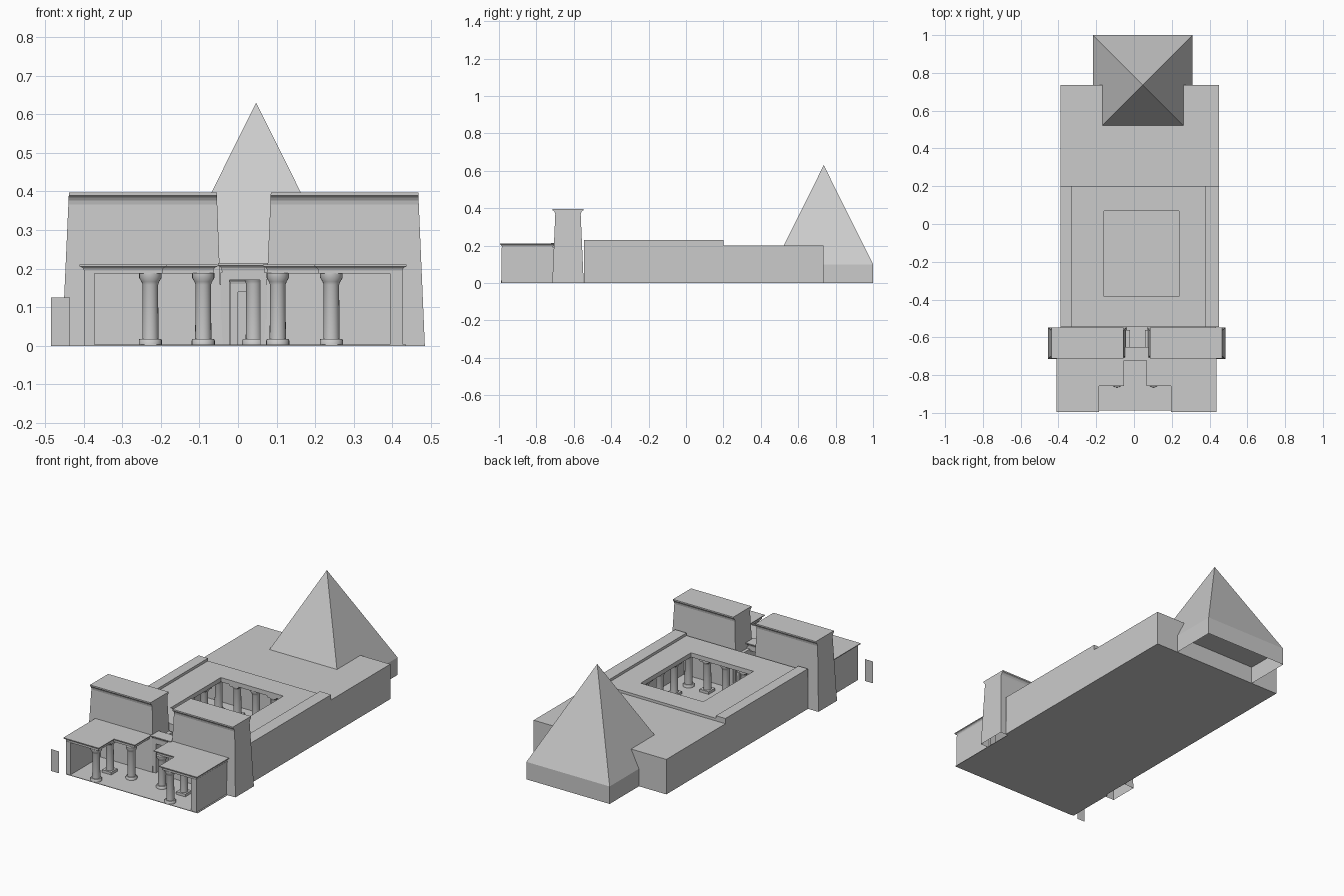
import bpy, math
from mathutils import Vector

cube = bpy.data.objects.get("Cube")
if cube:
    bpy.data.objects.remove(cube, do_unlink=True)

stone = bpy.data.materials.new("grey_stone")
stone.use_nodes = True
GREY = (0.6, 0.6, 0.6, 1)
stone.diffuse_color = GREY
stone.node_tree.nodes["Principled BSDF"].inputs["Base Color"].default_value = GREY


def make(name, verts, faces):
    mesh = bpy.data.meshes.new(name)
    mesh.from_pydata(verts, [], faces)
    mesh.materials.append(stone)
    obj = bpy.data.objects.new(name, mesh)
    bpy.context.collection.objects.link(obj)
    return obj


def loft(name, rings, bottom=True, top=True):
    """Skin a stack of counter-clockwise rings."""
    n = len(rings[0])
    verts = [v for ring in rings for v in ring]
    faces = []
    for r in range(len(rings) - 1):
        for i in range(n):
            j = (i + 1) % n
            faces.append((r*n + i, r*n + j, r*n + n + j, r*n + n + i))
    if bottom:
        faces.append(tuple(reversed(range(n))))
    if top:
        faces.append(tuple(range(len(verts) - n, len(verts))))
    return make(name, verts, faces)


def rect(x0, x1, y0, y1, z):
    return [(x0, y0, z), (x1, y0, z), (x1, y1, z), (x0, y1, z)]


def box(name, x0, x1, y0, y1, z0, z1, **caps):
    return loft(name, [rect(x0, x1, y0, y1, z0), rect(x0, x1, y0, y1, z1)], **caps)


def inset(points, d):
    """Move every edge of a counter-clockwise right-angled outline inward."""
    out = []
    for i, p in enumerate(points):
        a, b, c = Vector(points[i - 1]), Vector(p), Vector(points[(i + 1) % len(points)])
        e, f = (b - a).normalized(), (c - b).normalized()
        out.append((b.x - d*(e.y + f.y), b.y + d*(e.x + f.x)))
    return out


def cornice(name, outline, z0, z1, flare):
    """Slab whose edge sweeps out in a hollow curve to a thin top fillet."""
    h = z1 - z0
    steps = [(0, 1), (0.35, 1), (0.55, 0.85), (0.7, 0.55), (0.8, 0), (1, 0)]
    loft(name, [[(x, y, z0 + t*h) for x, y in inset(outline, flare*k)] for t, k in steps])


def column(name, x, y, height, square):
    """Round shaft with flared capital and a round or square foot."""
    profile = [(0.03, 0), (0.03, 0.014), (0.027, 0.018), (0.021, 0.018),
               (0.02, height - 0.03), (0.023, height - 0.022),
               (0.029, height - 0.012), (0.029, height)]
    if square:
        profile = profile[3:]
        box(name + "_plinth", x - 0.029, x + 0.029, y - 0.029, y + 0.029, 0, 0.018)
        box(name + "_abacus", x - 0.029, x + 0.029, y - 0.029, y + 0.029, height - 0.012, height)
    n = 20
    rings = [[(x + r*math.cos(math.tau*i/n), y + r*math.sin(math.tau*i/n), z)
              for i in range(n)] for r, z in profile]
    obj = loft(name, rings)
    bpy.ops.object.select_all(action='DESELECT')
    obj.select_set(True)
    bpy.context.view_layer.objects.active = obj
    bpy.ops.object.shade_smooth_by_angle(angle=math.radians(40))


# Floor and rear hall
box("floor", -0.39, 0.435, -0.988, 0.25, 0, 0.003)
box("rear_hall", -0.39, 0.45, 0.2, 0.735, 0, 0.2)

# Courtyard walls with raised side parapets
box("court_right_wall", -0.39, -0.33, -0.545, 0.2, 0, 0.23)
box("court_left_wall", 0.378, 0.45, -0.545, 0.2, 0, 0.23)
box("court_front_wall_right", -0.33, -0.035, -0.545, -0.52, 0, 0.19)
box("court_front_wall_left", 0.065, 0.378, -0.545, -0.52, 0, 0.19)
box("court_front_lintel", -0.035, 0.065, -0.545, -0.52, 0.17, 0.19)

# Courtyard roof around the open well
well = (-0.158, 0.238, -0.385, 0.07)
roof = (-0.33, 0.378, -0.545, 0.2)
rings = [rect(*roof, 0.19), rect(*roof, 0.215), rect(*well, 0.215), rect(*well, 0.19),
         rect(*roof, 0.19)]
loft("court_roof", rings, bottom=False, top=False)

# Courtyard colonnade
xs = [-0.195 + 0.118*i for i in range(5)]
ys = [-0.42 + 0.131*i for i in range(5)]
for i, x in enumerate(xs):
    for j, y in enumerate(ys):
        if i in (0, 4) or j in (0, 4):
            column("court_column", x, y, 0.19, square=(i + j) % 2 == 1)

# Doorway on the inner court wall
box("inner_door_right_jamb", -0.02, 0.0, 0.175, 0.2, 0, 0.15)
box("inner_door_left_jamb", 0.1, 0.12, 0.175, 0.2, 0, 0.15)
box("inner_door_lintel", 0.0, 0.1, 0.175, 0.2, 0.14, 0.15)
cornice("inner_door_cornice", [(-0.03, 0.165), (0.13, 0.165), (0.13, 0.2), (-0.03, 0.2)],
        0.15, 0.178, 0.01)


# Battered entrance towers with a hollow moulding front and back
def pylon(name, outer0, outer1, inner0, inner1):
    top = 0.397
    rings = []
    for z, half in [(0, 0.084), (0.366, 0.068), (0.376, 0.07), (0.384, 0.075),
                    (0.389, 0.082), (top, 0.082)]:
        t = z / top
        a, b = outer0 + (outer1 - outer0)*t, inner0 + (inner1 - inner0)*t
        rings.append(rect(min(a, b), max(a, b), -0.631 - half, -0.631 + half, z))
    loft(name, rings, bottom=False)


pylon("right_pylon", -0.456, -0.438, -0.04, -0.055)
pylon("left_pylon", 0.484, 0.467, 0.068, 0.085)

# Gate between the towers
box("gate_right_jamb", -0.045, -0.022, -0.712, -0.56, 0, 0.18)
box("gate_left_jamb", 0.057, 0.075, -0.712, -0.56, 0, 0.18)
box("gate_lintel", -0.045, 0.075, -0.712, -0.66, 0.17, 0.19)
cornice("gate_cornice", [(-0.052, -0.722), (0.078, -0.722), (0.078, -0.65), (-0.052, -0.65)],
        0.185, 0.214, 0.01)

# Front portico: two stepped roofs, side walls and columns
right_roof = [(-0.41, -0.995), (-0.185, -0.995), (-0.185, -0.857), (-0.053, -0.857),
              (-0.053, -0.7), (-0.41, -0.7)]
left_roof = [(0.012 - x, y) for x, y in reversed(right_roof)]
left_roof = [(0.437 if x > 0.4 else x, y) for x, y in left_roof]
cornice("portico_right_roof", right_roof, 0.187, 0.21, 0.011)
cornice("portico_left_roof", left_roof, 0.187, 0.21, 0.011)
box("portico_right_wall", -0.399, -0.372, -0.986, -0.7, 0, 0.19)
box("portico_left_wall", 0.394, 0.427, -0.986, -0.7, 0, 0.19)
for outer, inner in ((-0.227, -0.09), (0.242, 0.103)):
    column("portico_front_column", outer, -0.958, 0.188, False)
    column("portico_rear_column", outer, -0.835, 0.188, True)
    column("portico_inner_column", inner, -0.835, 0.188, False)

# Free-standing thin slab beside the portico
make("side_slab", [(-0.485, -0.997, 0), (-0.435, -0.997, 0), (-0.435, -0.997, 0.125),
                   (-0.485, -0.997, 0.125)], [(0, 1, 2, 3)])

# Pyramid on a low plinth, open underneath
cx, cy, half = 0.047, 0.7365, 0.2635
base = rect(cx - half, cx + half, cy - half, cy + half, 0.1)
make("pyramid", base + [(cx, cy, 0.63)],
     [(0, 1, 4), (1, 2, 4), (2, 3, 4), (3, 0, 4), (3, 2, 1, 0)])
box("pyramid_plinth", cx - half, cx + half, 0.73, cy + half, 0, 0.1, bottom=False, top=False)
